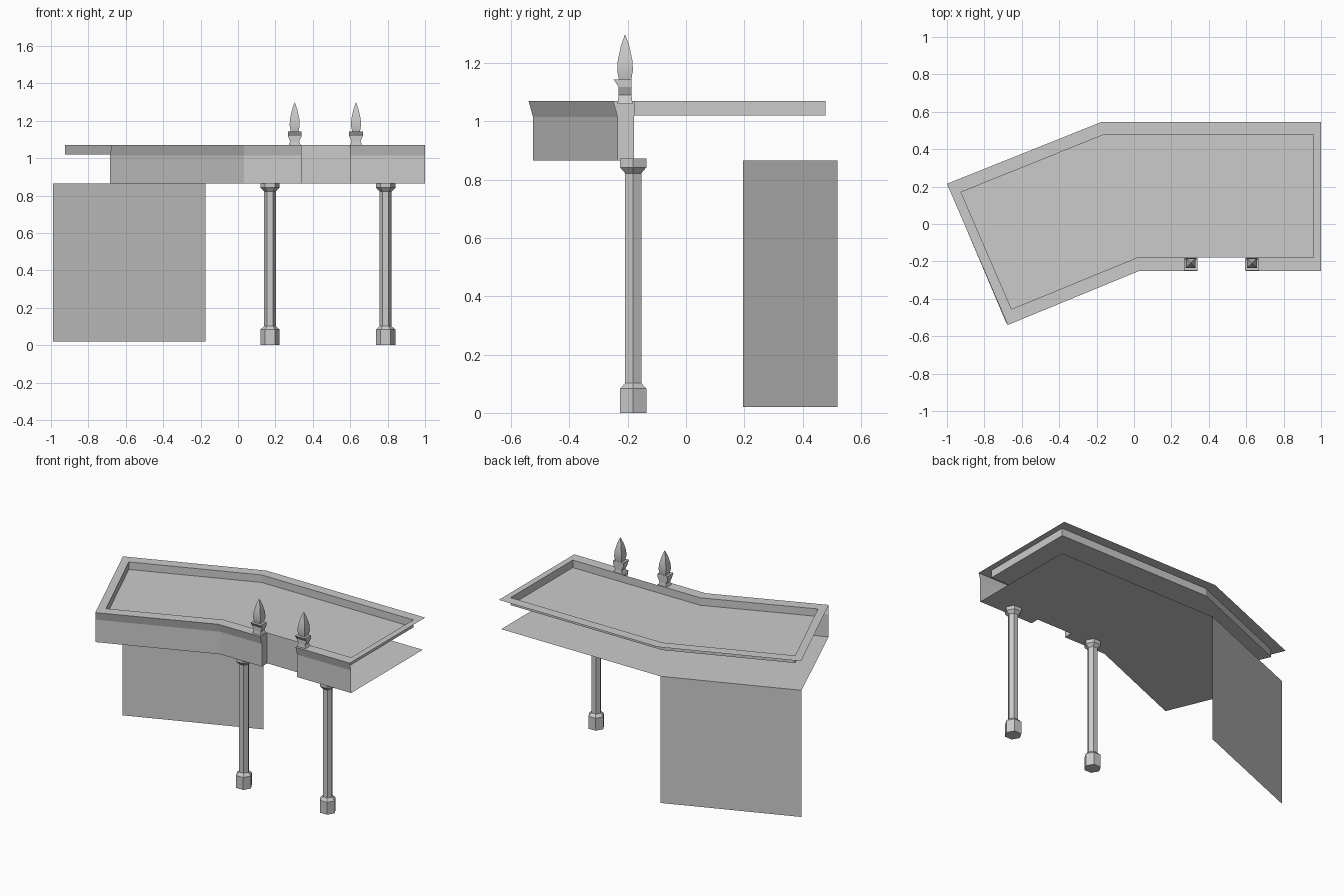
import bpy
import bmesh
import math

cube = bpy.data.objects.get("Cube")
if cube:
    bpy.data.objects.remove(cube)

grey = bpy.data.materials.new("pale_grey")
grey.use_nodes = True
colour = (0.6, 0.6, 0.6, 1)
grey.diffuse_color = colour
grey.node_tree.nodes["Principled BSDF"].inputs["Base Color"].default_value = colour

TOP, TRAY, LIP, BASE, FOOT = 1.07, 1.02, 1.015, 0.865, 0.02
GAP_L, GAP_R, WALL_Y = 0.6, 0.34, -0.178

# Matching outlines: far end, back bend, back corner, front corner,
# both sides of the front gap, front bend, near end
outer = [(-1, .215), (-.175, .545), (1, .545), (1, -.25),
         (GAP_L, -.25), (GAP_R, -.25), (.03, -.25), (-.675, -.54)]
inner = [(-.925, .17), (-.16, .478), (.96, .478), (.96, WALL_Y),
         (GAP_L, WALL_Y), (GAP_R, WALL_Y), (.02, WALL_Y), (-.655, -.455)]
lower = [(-.99, .195), (-.175, .52), (1, .52), (1, -.235),
         (GAP_L, -.235), (GAP_R, -.235), (.033, -.235), (-.685, -.525)]


def make(name, faces, solid=False):
    """Object from a list of faces, each a list of points."""
    bm = bmesh.new()
    for pts in faces:
        bm.faces.new([bm.verts.new(p) for p in pts])
    bmesh.ops.remove_doubles(bm, verts=bm.verts, dist=0.0002)
    if solid:
        bmesh.ops.recalc_face_normals(bm, faces=bm.faces)
    mesh = bpy.data.meshes.new(name)
    bm.to_mesh(mesh)
    bm.free()
    mesh.materials.append(grey)
    obj = bpy.data.objects.new(name, mesh)
    bpy.context.collection.objects.link(obj)
    return obj


def at(points, z):
    return [(x, y, z) for x, y in points]


def strip(a, b, edges):
    """Quads joining two matching outlines along the chosen edges."""
    n = len(a)
    return [[a[i], a[(i + 1) % n], b[(i + 1) % n], b[i]] for i in edges]


def loft(rings):
    """Closed solid through stacked rings."""
    faces = [rings[0][::-1], rings[-1]]
    for a, b in zip(rings, rings[1:]):
        faces += strip(a, b, range(len(a)))
    return faces


GAP_EDGE = 4
FRONT = [3, 5, 6]
rim_edges = [i for i in range(len(outer)) if i != GAP_EDGE]

# Flat rim around the sunken tray, open at the gap
make("rim", strip(at(inner, TOP), at(outer, TOP), rim_edges)[::1])
make("tray", strip(at(inner, TOP), at(inner, TRAY), range(len(inner)))
     + [at(inner[::-1], TRAY)])

# Front fascia with an overhanging lip
fascia = strip(at(lower, LIP), at(outer, TOP), FRONT)
fascia += strip(at(lower, BASE), at(lower, LIP), FRONT)
make("fascia", [f[::-1] for f in fascia])

# Side and back walls of the gap
jambs = []
for i in (4, 5):
    x = outer[i][0]
    jambs.append([(x, outer[i][1], TOP), (x, lower[i][1], LIP),
                  (x, lower[i][1], BASE), (x, WALL_Y, BASE), (x, WALL_Y, TOP)])
jambs[0].reverse()
jambs.append([(GAP_R, WALL_Y, BASE), (GAP_L, WALL_Y, BASE),
              (GAP_L, WALL_Y, TRAY), (GAP_R, WALL_Y, TRAY)])
make("gap_walls", jambs)

# Ceiling sheet below, notched at the gap
notch = [(GAP_L, WALL_Y), (GAP_R, WALL_Y)]
make("ceiling", [at(lower[:5] + notch + lower[5:], BASE)])

# Hanging panel under the angled back edge
a, b = lower[:2]
make("back_panel", [[(*a, BASE), (*b, BASE), (*b, FOOT), (*a, FOOT)]])


# Six-sided columns
def hexagon(cx, cy, r, z):
    return [(cx + r * math.cos(k * math.pi / 3),
             cy + r * math.sin(k * math.pi / 3), z) for k in range(6)]


WIDE, THIN = 0.052, 0.032
column = [(WIDE, 0), (WIDE, .083), (THIN, .102), (THIN, .822),
          (WIDE, .842), (WIDE, .873)]
for side, cx in (("right", .171), ("left", .789)):
    make(side + "_column", loft([hexagon(cx, -.181, r, z) for r, z in column]),
         True)


# Square finials: a flared block with a pointed bud
def box_ring(cx, w, y0, y1, z):
    return at([(cx - w, y0), (cx + w, y0), (cx + w, y1), (cx - w, y1)], z)


block = [(.036, -.235, -.183, 1.06), (.024, -.231, -.187, 1.09),
         (.037, -.231, -.187, 1.118), (.037, -.248, -.187, 1.143)]
bud = [(.021, 1.143), (.027, 1.175), (.025, 1.21), (.014, 1.26), (.001, 1.297)]
for side, cx in (("right", .303), ("left", .631)):
    make(side + "_finial_block", loft([box_ring(cx, *s) for s in block]), True)
    obj = make(side + "_finial_bud",
               loft([box_ring(cx, w, -.209 - w, -.209 + w, z) for w, z in bud]),
               True)
    bpy.ops.object.select_all(action="DESELECT")
    bpy.context.view_layer.objects.active = obj
    obj.select_set(True)
    bpy.ops.object.shade_smooth_by_angle(angle=math.radians(35))
